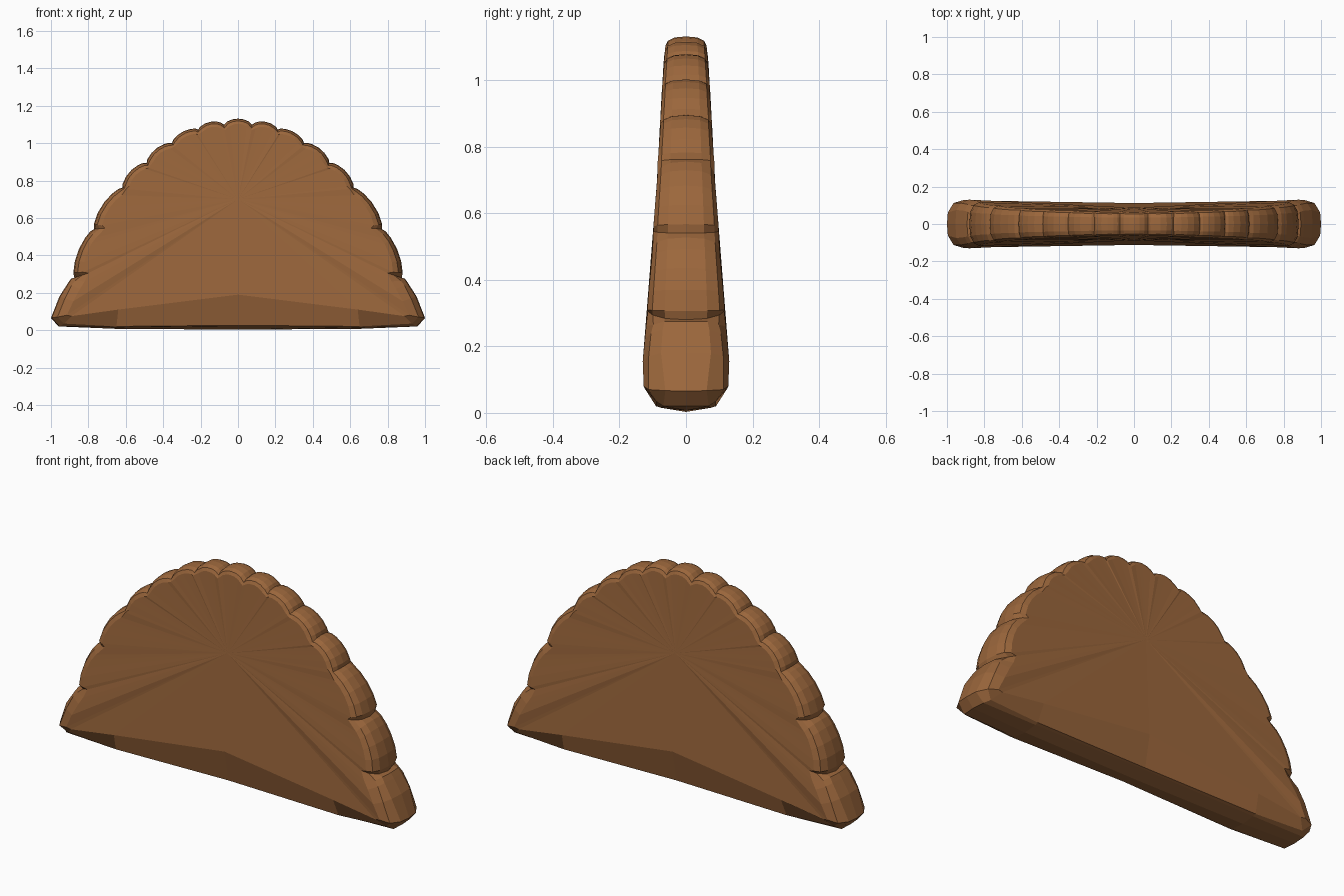
import bpy, bmesh, math
from mathutils import Vector

if "Cube" in bpy.data.objects:
    bpy.data.objects.remove(bpy.data.objects["Cube"])

# Pinch points along the right edge: at the rim centre, and on the front/back faces
RIM = [(.875, .28), (.77, .54), (.617, .762), (.488, .895), (.353, 1.0), (.212, 1.073), (.075, 1.098)]
FACE = [(.80, .305), (.71, .545), (.598, .755), (.478, .868), (.342, .98), (.215, 1.045), (.072, 1.068)]
BULGE = [.035, .037, .032, .029, .028, .029, .033]
Y_FRAC = [0, .55, .87, 1]        # ring depth as a share of half thickness
INSET = [0, .05, .2, .45]        # ring inset as a share of half thickness
PINCH = [0, .15, .55, 1]         # blend from rim pinch to face pinch


def half_thickness(x, z):
    return .141 - .07 * z - .02 * (1 - x * x) * max(0, 1 - z)


def inset_rings(p, n):
    t = half_thickness(*p)
    return [(p[0] - n[0] * i * t, p[1] - n[1] * i * t, y * t) for i, y in zip(INSET, Y_FRAC)]


def pinch_rings(a, b):
    t = half_thickness(*b)
    return [(a[0] + (b[0] - a[0]) * k, a[1] + (b[1] - a[1]) * k, y * t) for k, y in zip(PINCH, Y_FRAC)]


def lobe(a, b, bulge, params):
    a, b = Vector(a), Vector(b)
    d = (b - a).normalized()
    n = Vector((d.y, -d.x))
    out = []
    for s in params:
        p = a.lerp(b, s) + n * bulge * math.sin(math.pi * s) ** .6
        out.append(inset_rings(p, (n - d * math.cos(math.pi * s) * .5).normalized()))
    return out


# Cross-section stations (x, z, half depth) from bottom centre round to the top
stations = [
    [(0, .003, 0), (0, .022, .07), (0, .026, .08), (0, .19, .112)],
    [(.65, .007, 0), (.65, .015, .073), (.65, .02, .09), (.64, .11, .122)],
    [(.96, .02, 0), (.955, .02, .068), (.93, .035, .09), (.89, .075, .125)],
    [(1.0, .065, 0), (.995, .067, .062), (.965, .07, .112), (.915, .08, .127)],
    [(.955, .18, 0), (.95, .18, .075), (.925, .17, .112), (.88, .155, .13)],
    [(.91, .25, 0), (.905, .25, .07), (.89, .24, .105), (.845, .22, .124)],
    [(.893, .275, 0), (.888, .275, .065), (.87, .265, .098), (.82, .26, .12)],
]
for i in range(len(RIM)):
    stations.append(pinch_rings(RIM[i], FACE[i]))
    if i < len(RIM) - 1:
        stations += lobe(RIM[i], RIM[i + 1], BULGE[i], (.08, .3, .55, .78, .93))
    else:
        stations += lobe(RIM[i], (-RIM[i][0], RIM[i][1]), BULGE[i], (.12, .3, .5))
left = [[(-x, z, y) for x, z, y in s] for s in reversed(stations[1:-1])]
stations += left

# Pastry body: scalloped rim strips and fanned faces on both sides
bm = bmesh.new()
mid = [bm.verts.new((s[0][0], 0, s[0][1])) for s in stations]
count = len(stations)
for side in (-1, 1):
    rings = [mid] + [[bm.verts.new((s[k][0], side * s[k][2], s[k][1])) for s in stations] for k in (1, 2, 3)]
    centre = bm.verts.new((0, side * .087, .7))
    for j in range(count):
        n = (j + 1) % count
        for a, b in zip(rings, rings[1:]):
            bm.faces.new((a[j], a[n], b[n], b[j]))
        bm.faces.new((rings[-1][j], rings[-1][n], centre))
bmesh.ops.recalc_face_normals(bm, faces=bm.faces)
mesh = bpy.data.meshes.new("folded_pastry")
bm.to_mesh(mesh)
bm.free()
pastry = bpy.data.objects.new("folded_pastry", mesh)
bpy.context.collection.objects.link(pastry)

# Baked crust colour
crust = bpy.data.materials.new("baked_crust")
crust.diffuse_color = (.33, .135, .045, 1)
crust.use_nodes = True
crust.node_tree.nodes["Principled BSDF"].inputs["Base Color"].default_value = crust.diffuse_color
mesh.materials.append(crust)
